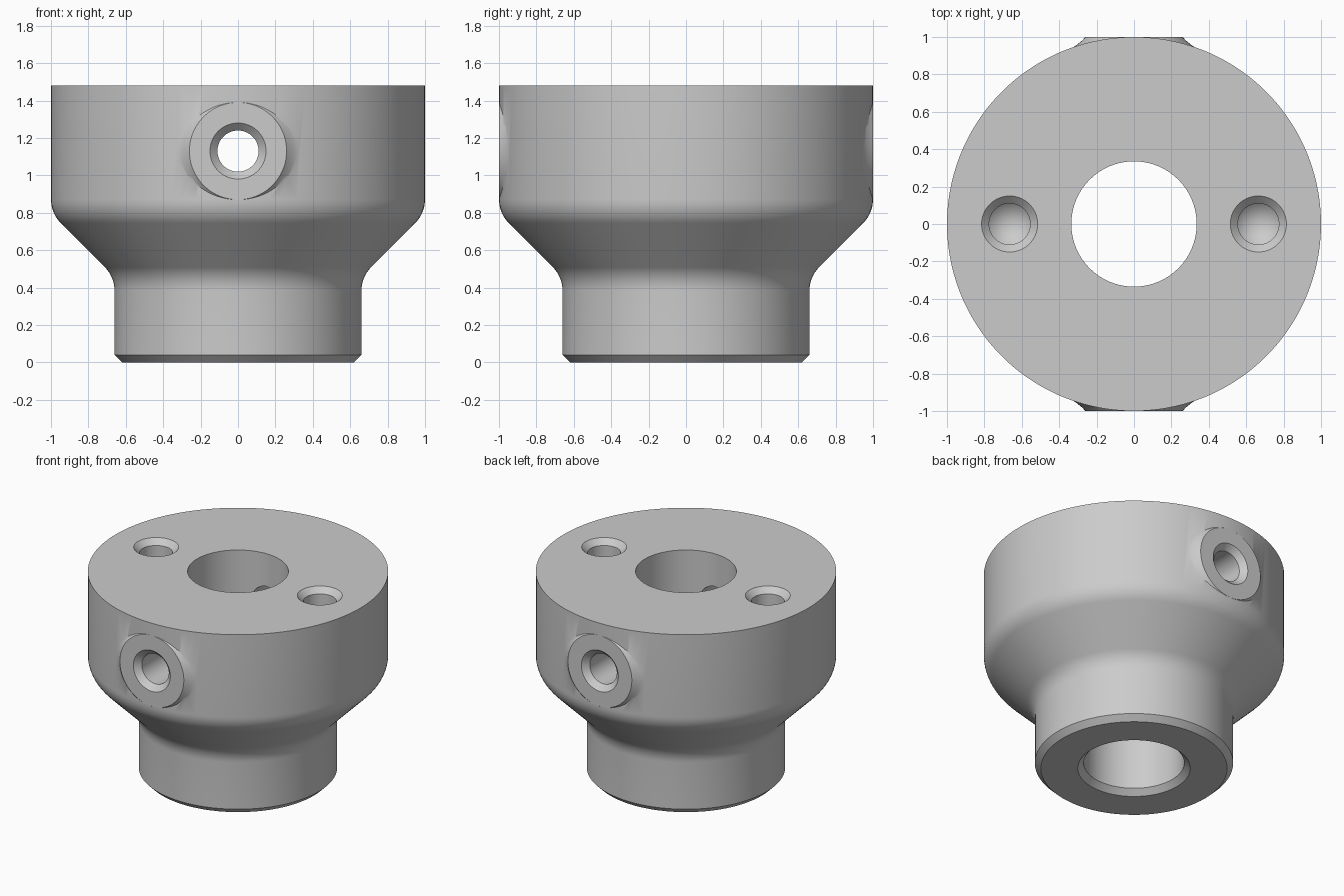
import bpy, bmesh, math
from mathutils import Matrix, Vector

cube = bpy.data.objects.get("Cube")
if cube:
    bpy.data.objects.remove(cube, do_unlink=True)

steel = bpy.data.materials.new("plain grey")
steel.use_nodes = True
GREY = (0.6, 0.6, 0.6, 1)
steel.diffuse_color = GREY
steel.node_tree.nodes["Principled BSDF"].inputs["Base Color"].default_value = GREY


def lathe(name, profile, segments, matrix=Matrix()):
    """Revolve a closed (radius, height) loop around z, then place it."""
    bm = bmesh.new()
    rings = []
    for i in range(segments):
        a = 2 * math.pi * (i + 0.5) / segments
        rings.append([bm.verts.new((r * math.cos(a), r * math.sin(a), z)) for r, z in profile])
    n = len(profile)
    for i in range(segments):
        a, b = rings[i], rings[(i + 1) % segments]
        for j in range(n):
            k = (j + 1) % n
            if profile[j][0] > 0 or profile[k][0] > 0:
                bm.faces.new((a[j], b[j], b[k], a[k]))
    bmesh.ops.remove_doubles(bm, verts=bm.verts, dist=1e-5)
    bmesh.ops.recalc_face_normals(bm, faces=bm.faces)
    bm.transform(matrix)
    mesh = bpy.data.meshes.new(name)
    bm.to_mesh(mesh)
    bm.free()
    mesh.materials.append(steel)
    obj = bpy.data.objects.new(name, mesh)
    bpy.context.collection.objects.link(obj)
    return obj


def fillet(before, corner, after, radius, steps=8):
    """Points of an arc rounding a profile corner."""
    p, c, q = Vector(before), Vector(corner), Vector(after)
    u, v = (p - c).normalized(), (q - c).normalized()
    half = u.angle(v) / 2
    centre = c + (u + v).normalized() * radius / math.sin(half)
    tangent = radius / math.tan(half)
    s = (c + u * tangent - centre).normalized()
    e = (c + v * tangent - centre).normalized()
    return [tuple(centre + s.slerp(e, i / steps).normalized() * radius) for i in range(steps + 1)]


def combine(target, other, operation):
    mod = target.modifiers.new(operation.lower(), "BOOLEAN")
    mod.operation, mod.object, mod.solver = operation, other, "EXACT"
    bpy.context.view_layer.objects.active = target
    bpy.ops.object.modifier_apply(modifier=mod.name)
    bpy.data.objects.remove(other, do_unlink=True)


# Stepped body with a through bore and a filleted conical shoulder
TOP, BORE, NECK = 1.48, 0.335, 0.66
low, high = (NECK, 0.457), (1, 0.797)
profile = [(BORE, 0.04), (0.375, 0), (0.62, 0), (NECK, 0.04)]
profile += fillet((NECK, 0), low, high, 0.18)
profile += fillet(low, high, (1, TOP), 0.18)
profile += [(1, TOP), (BORE, TOP)]
body = lathe("collar_body", profile, 128)

# Flat flared bosses on the front and the back
HOLE_Z = 1.13
for sign in (1, -1):
    place = Matrix.Translation((0, 0, HOLE_Z)) @ Matrix.Rotation(sign * math.pi / 2, 4, "X")
    flare = [(0, 0.7), (0.345, 0.7), (0.345, 0.93), (0.325, 0.945),
             (0.30, 0.963), (0.278, 0.981), (0.26, 1), (0, 1)]
    combine(body, lathe("boss", flare, 64, place), "UNION")

# Countersunk cross hole from front to back
place = Matrix.Translation((0, 0, HOLE_Z)) @ Matrix.Rotation(math.pi / 2, 4, "X")
half = [(0.11, 0.96), (0.15, 1), (0.2, 1.05), (0, 1.05)]
cross = [(r, -y) for r, y in reversed(half)] + half
cutter = lathe("cross_hole_cutter", cross, 48, place)
cutter.hide_render = True
combine(body, cutter, "DIFFERENCE")

# Countersunk blind holes with drill-point bottoms in the top face
drill = [(0, -0.54), (0.11, -0.44), (0.11, -0.04), (0.15, 0), (0.2, 0.05), (0, 0.05)]
for x in (-0.665, 0.665):
    cutter = lathe("blind_hole_cutter", drill, 48, Matrix.Translation((x, 0, TOP)))
    cutter.hide_render = True
    combine(body, cutter, "DIFFERENCE")

bpy.ops.object.select_all(action="DESELECT")
body.select_set(True)
bpy.context.view_layer.objects.active = body
bpy.ops.object.shade_smooth_by_angle(angle=math.radians(30))
